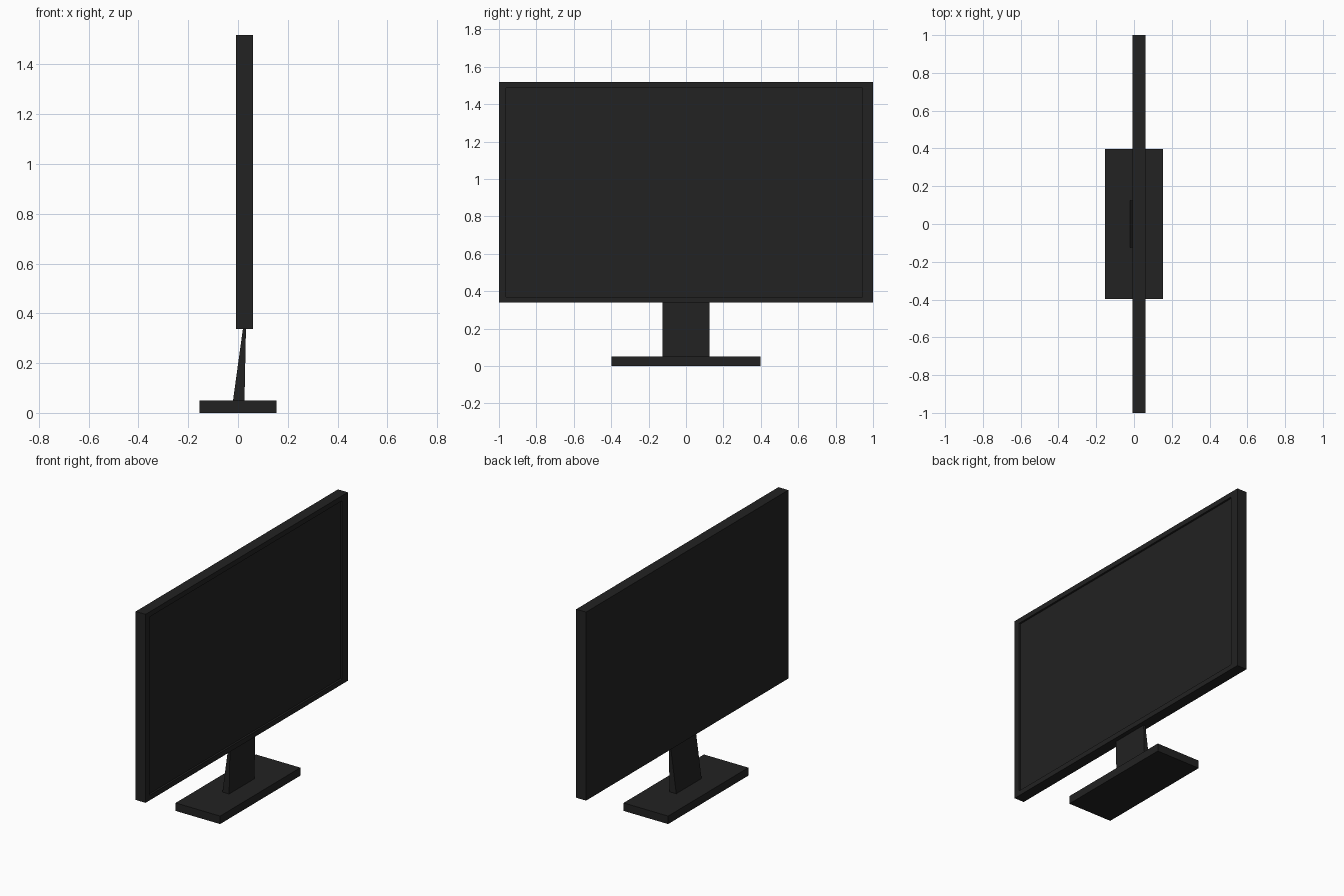
import bpy
import bmesh
from mathutils import Vector

if "Cube" in bpy.data.objects:
    bpy.data.objects.remove(bpy.data.objects["Cube"])

# One dark plastic for the whole model
black = bpy.data.materials.new("black plastic")
black.use_nodes = True
color = (0.016, 0.016, 0.016, 1)
black.diffuse_color = color
black.node_tree.nodes["Principled BSDF"].inputs["Base Color"].default_value = color


def finish(name, bm):
    bmesh.ops.recalc_face_normals(bm, faces=bm.faces)
    mesh = bpy.data.meshes.new(name)
    bm.to_mesh(mesh)
    bm.free()
    mesh.materials.append(black)
    obj = bpy.data.objects.new(name, mesh)
    bpy.context.collection.objects.link(obj)
    return obj


def box(bm, low, high):
    low, high = Vector(low), Vector(high)
    verts = bmesh.ops.create_cube(bm, size=1)["verts"]
    bmesh.ops.scale(bm, vec=high - low, verts=verts)
    bmesh.ops.translate(bm, vec=(low + high) / 2, verts=verts)


# Foot plate
bm = bmesh.new()
box(bm, (-0.154, -0.397, 0), (0.154, 0.397, 0.05))
finish("base", bm)

# Wedge-shaped neck: side profile extruded across the width
bm = bmesh.new()
profile = [(-0.02, 0.05), (0.026, 0.05), (0.032, 0.34), (0.02, 0.34)]
face = bm.faces.new([bm.verts.new((x, -0.125, z)) for x, z in profile])
side = bmesh.ops.extrude_face_region(bm, geom=[face])["geom"]
bmesh.ops.translate(bm, vec=(0, 0.25, 0),
                    verts=[v for v in side if isinstance(v, bmesh.types.BMVert)])
finish("neck", bm)

# Display housing with the screen face inset and pushed in
bm = bmesh.new()
box(bm, (-0.008, -1, 0.338), (0.06, 1, 1.518))
bm.normal_update()
screen = max(bm.faces, key=lambda f: f.normal.x)
bmesh.ops.inset_individual(bm, faces=[screen], thickness=0.045)
for v in screen.verts:
    v.co.y = -0.962 if v.co.y < 0 else 0.944
rim = bmesh.ops.extrude_discrete_faces(bm, faces=[screen])["faces"][0]
bmesh.ops.translate(bm, vec=(-0.012, 0, 0), verts=rim.verts)
finish("display", bm)
